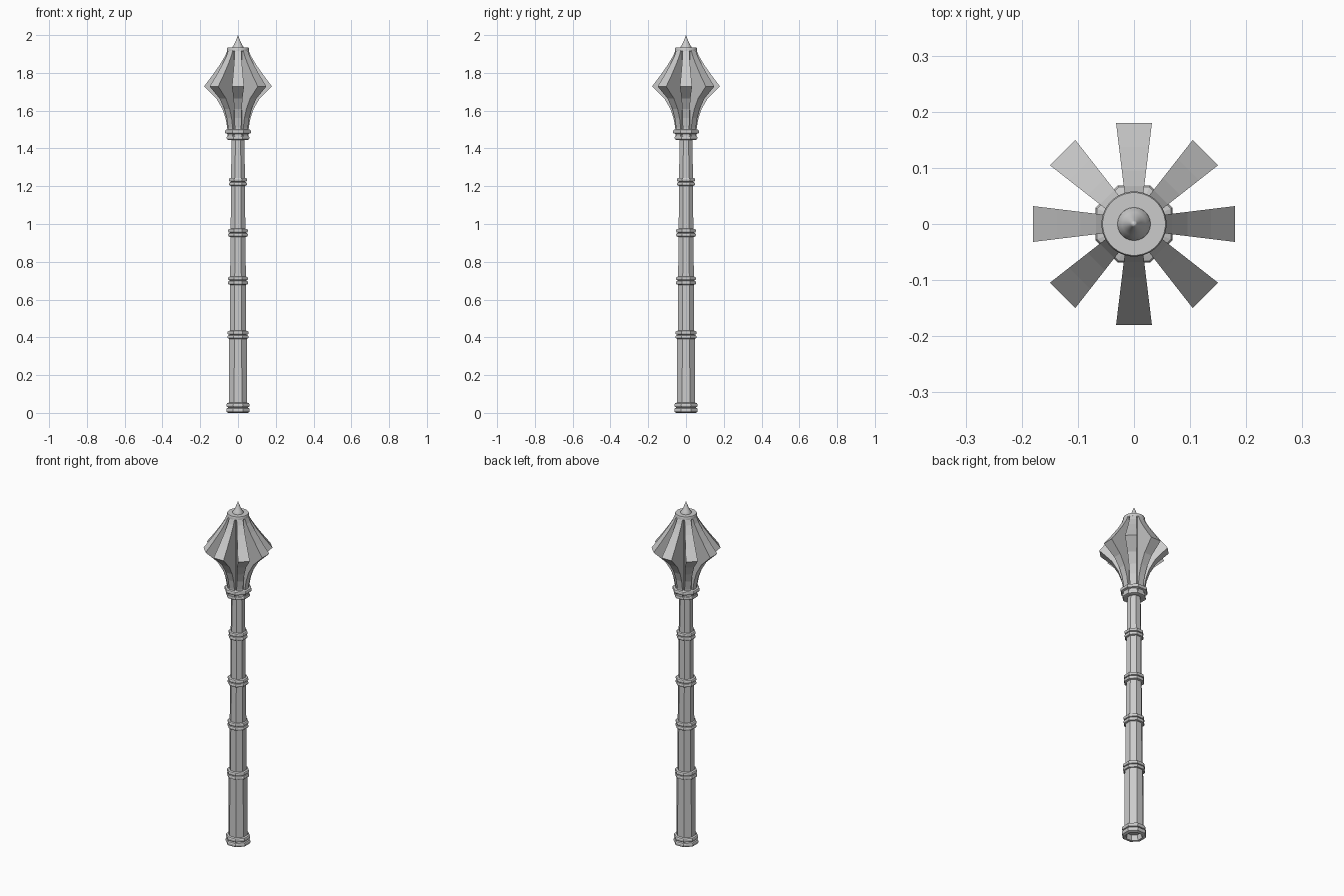
import bpy, bmesh, math

if "Cube" in bpy.data.objects:
    bpy.data.objects.remove(bpy.data.objects["Cube"])


def lathe(name, profile, sides, smooth=False):
    """Revolve (radius, z) points; for 8 sides the radius is measured to the flats."""
    k = 1 / math.cos(math.pi / sides) if sides == 8 else 1
    bm = bmesh.new()
    rings = []
    for r, z in profile:
        if r == 0:
            rings.append([bm.verts.new((0, 0, z))] * sides)
            continue
        rings.append([bm.verts.new((r * k * math.cos((i + .5) * math.tau / sides),
                                    r * k * math.sin((i + .5) * math.tau / sides), z))
                      for i in range(sides)])
    for a, b in zip(rings, rings[1:]):
        for i in range(sides):
            j = (i + 1) % sides
            quad = list(dict.fromkeys((a[i], a[j], b[j], b[i])))
            if len(quad) > 2:
                bm.faces.new(quad)
    return finish(name, bm, smooth)


def finish(name, bm, smooth=False):
    bmesh.ops.recalc_face_normals(bm, faces=bm.faces)
    me = bpy.data.meshes.new(name)
    bm.to_mesh(me)
    bm.free()
    ob = bpy.data.objects.new(name, me)
    bpy.context.collection.objects.link(ob)
    if smooth:
        bpy.ops.object.select_all(action='DESELECT')
        ob.select_set(True)
        bpy.context.view_layer.objects.active = ob
        bpy.ops.object.shade_smooth_by_angle(angle=math.radians(35))
    return ob


def bead(r, z, h, depth=0.012):
    """Rounded bead profile of outer radius r centred on z."""
    return [(r - depth, z - h), (r - depth * .25, z - h * .75), (r, z - h * .3),
            (r, z + h * .3), (r - depth * .25, z + h * .75), (r - depth, z + h)]


# Tapered octagonal shaft with a recessed bottom end
lathe("shaft", [(0, 0.03), (0.036, 0.03), (0.041, 0.004), (0.049, 0.004), (0.049, 0.05),
                (0.047, 0.40), (0.043, 0.41), (0.042, 0.70), (0.039, 0.95),
                (0.037, 1.22), (0.034, 1.45), (0.034, 1.47), (0, 1.47)], 8)

# Double-bead grip rings
for n, (r, z) in enumerate([(0.056, 0.413), (0.053, 0.70), (0.052, 0.953), (0.048, 1.223)]):
    inner = r - 0.018
    lathe(f"shaft_ring_{n + 1}", [(inner, z - 0.022)] + bead(r, z - 0.011, 0.011)
          + bead(r, z + 0.011, 0.011) + [(inner, z + 0.022)], 8)

# Pommel ring
lathe("pommel_ring", [(0.036, 0.03), (0.041, 0)] + bead(0.062, 0.014, 0.014)
      + bead(0.061, 0.041, 0.013) + [(0.045, 0.054)], 8)

# Collar under the head
lathe("head_collar", [(0.03, 1.447)] + bead(0.060, 1.456, 0.010, 0.008) + [(0.052, 1.475)]
      + bead(0.069, 1.489, 0.012) + [(0.05, 1.503), (0.03, 1.503)], 8)

# Core inside the flanges
lathe("head_core", [(0, 1.45), (0.046, 1.45), (0.046, 1.92), (0, 1.92)], 8)

# Eight flanges that widen outwards
outline = [(0.056, 1.45), (0.057, 1.51), (0.066, 1.56), (0.083, 1.61), (0.115, 1.665),
           (0.18, 1.728), (0.137, 1.785), (0.095, 1.845), (0.068, 1.89), (0.056, 1.92)]
for n in range(8):
    a = n * math.tau / 8
    c, s = math.cos(a), math.sin(a)
    bm = bmesh.new()
    rows = []
    for r, z in outline:
        row = []
        for rad, side in ((0.02, -1), (r, -1), (r, 1), (0.02, 1)):
            w = side * (0.010 + 0.122 * rad)
            row.append(bm.verts.new((rad * c - w * s, rad * s + w * c, z)))
        rows.append(row)
    for p, q in zip(rows, rows[1:]):
        for i in range(4):
            j = (i + 1) % 4
            bm.faces.new((p[i], p[j], q[j], q[i]))
    bm.faces.new(rows[0])
    bm.faces.new(rows[-1])
    finish(f"flange_{n + 1}", bm)

# Round cap and pointed finial
lathe("head_cap", [(0, 1.912), (0.055, 1.912), (0.058, 1.916), (0.058, 1.93),
                   (0.056, 1.934), (0, 1.934)], 32, True)
lathe("finial", [(0, 1.93), (0.03, 1.93), (0.029, 1.938), (0.021, 1.95), (0.013, 1.966),
                 (0.006, 1.985), (0, 2.0)], 32, True)
